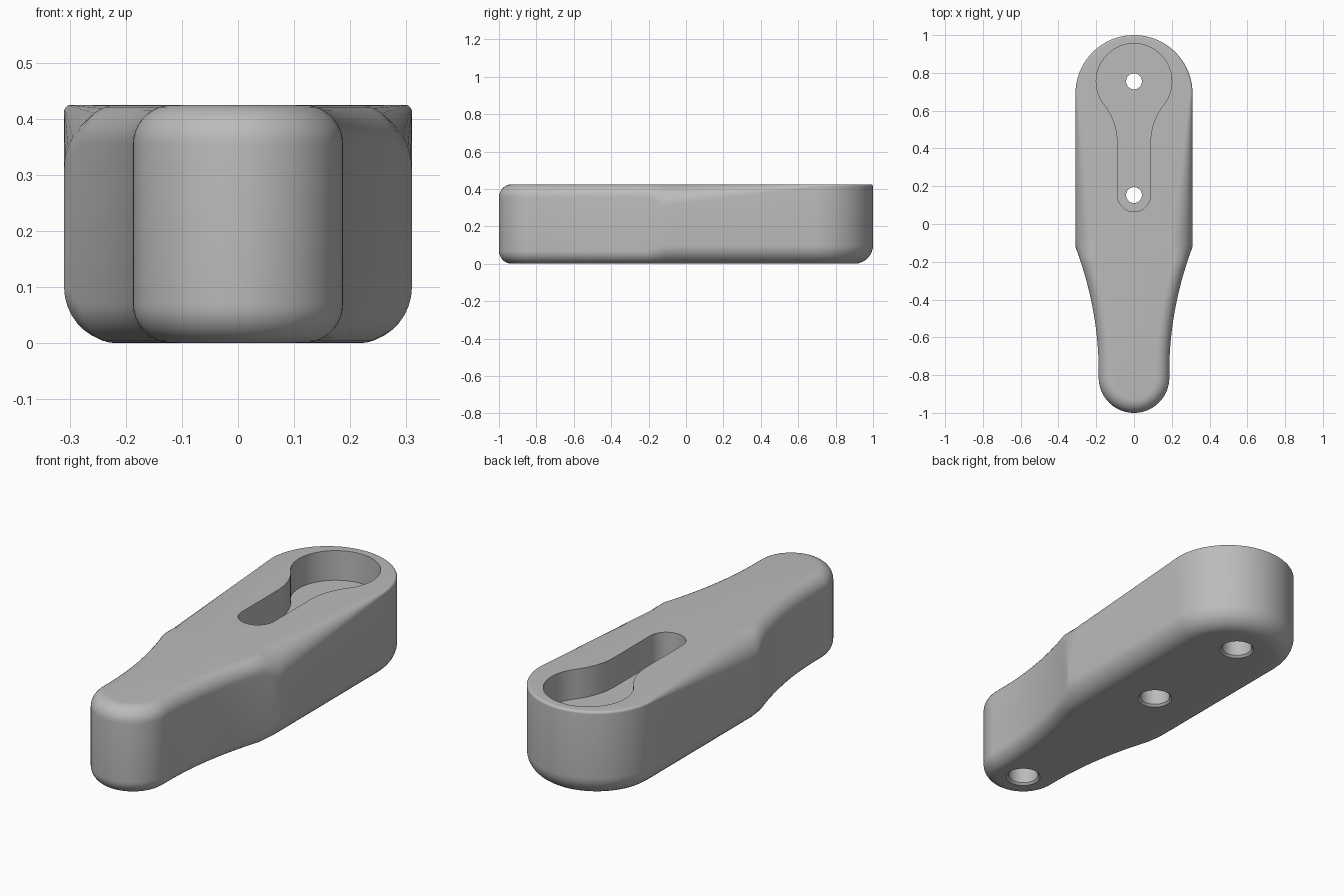
import bpy, bmesh, math
from mathutils import Vector

if "Cube" in bpy.data.objects:
    bpy.data.objects.remove(bpy.data.objects["Cube"])

H = 0.425            # body height
HEAD_R, HEAD_Y = 0.31, 0.69
TAIL_R, TAIL_Y = 0.187, -0.813
WAIST_Y = -0.12
FLOOR = 0.28         # pocket floor height

grey = bpy.data.materials.new("warm_free_grey")
grey.diffuse_color = (0.50, 0.50, 0.50, 1)
grey.use_nodes = True
grey.node_tree.nodes["Principled BSDF"].inputs["Base Color"].default_value = grey.diffuse_color


def lerp(y, y0, y1, a, b):
    t = min(max((y - y0) / (y1 - y0), 0), 1)
    return a + (b - a) * t


def arc(cx, cy, r, a0, a1, n):
    return [(cx + r * math.cos(math.radians(a0 + (a1 - a0) * i / n)),
             cy + r * math.sin(math.radians(a0 + (a1 - a0) * i / n))) for i in range(n + 1)]


def mirrored(half):
    """Close a right-hand half outline (front to back) with its mirror image."""
    return half + [(-x, y) for x, y in reversed(half) if x > 1e-5]


def loft(name, rings):
    """Skin a list of equal-length point rings and cap both ends."""
    bm = bmesh.new()
    vs = [[bm.verts.new(p) for p in ring] for ring in rings]
    n = len(vs[0])
    for a, b in zip(vs, vs[1:]):
        for i in range(n):
            j = (i + 1) % n
            bm.faces.new((a[i], a[j], b[j], b[i]))
    bm.faces.new(list(reversed(vs[0])))
    bm.faces.new(vs[-1])
    bmesh.ops.recalc_face_normals(bm, faces=bm.faces)
    me = bpy.data.meshes.new(name)
    bm.to_mesh(me)
    bm.free()
    ob = bpy.data.objects.new(name, me)
    bpy.context.collection.objects.link(ob)
    me.materials.append(grey)
    return ob


# Body outline: round tail, flaring concave flank, straight side, round head
half = arc(0, TAIL_Y, TAIL_R, -90, 0, 20)
for i in range(1, 17):
    y = -0.78 + (WAIST_Y + 0.78) * i / 16
    half.append((TAIL_R + (HEAD_R - TAIL_R) * (i / 16) ** 2, y))
half += [(HEAD_R, WAIST_Y + (HEAD_Y - WAIST_Y) * i / 12) for i in range(1, 12)]
half += arc(0, HEAD_Y, HEAD_R, 0, 90, 28)
outline = [Vector(p) for p in mirrored(half)]

# Inward mitre direction at each outline point
inward = []
for i, p in enumerate(outline):
    d0 = (p - outline[i - 1]).normalized()
    d1 = (outline[(i + 1) % len(outline)] - p).normalized()
    m = (Vector((-d0.y, d0.x)) + Vector((-d1.y, d1.x))).normalized()
    inward.append(m / max(m.dot(Vector((-d0.y, d0.x))), 0.5))


# Rounding radii vary along the length
def r_bottom(y):
    return lerp(y, -0.2, WAIST_Y, 0.07, 0.1)


def r_top(y):
    if y < WAIST_Y:
        return lerp(y, -0.2, WAIST_Y, 0.07, 0.115)
    return lerp(y, WAIST_Y, 0.7, 0.115, 0.012)


SEG = 9
rings = []
for top in (False, True):
    for k in range(SEG + 1):
        a = math.pi / 2 * k / SEG
        ring = []
        for p, m in zip(outline, inward):
            r = r_top(p.y) if top else r_bottom(p.y)
            if top:
                inset, z = r * (1 - math.cos(a)), H - r * (1 - math.sin(a))
            else:
                inset, z = r * (1 - math.sin(a)), r * (1 - math.cos(a))
            q = p + m * inset
            ring.append((q.x, q.y, z))
        rings.append(ring)
body = loft("body", rings)

# Keyhole pocket: narrow slot blending into a round end
key = arc(0, 0.153, 0.0875, -90, 0, 14)
key += arc(0.413, 0.43, 0.326, 180, 141.8, 10)
key += arc(0, 0.755, 0.2, -38.2, 90, 30)
key = mirrored(key)
cutters = [loft("pocket_cutter", [[(x, y, z) for x, y in key] for z in (FLOOR, H + 0.1)])]


def round_cutter(name, y, profile):
    """Turned cutter from (radius, height) pairs."""
    return loft(name, [[(x, yy, z) for x, yy in arc(0, y, r, 0, 360, 48)[:-1]] for r, z in profile])


# Chamfered counterbores below; the two under the pocket open into it
BORE = [(0.09, -0.01), (0.07, 0.01), (0.07, 0.15)]
for name, y in (("head_hole_cutter", 0.755), ("slot_hole_cutter", 0.153)):
    cutters.append(round_cutter(name, y, BORE + [(0.042, 0.15), (0.042, FLOOR + 0.05)]))
cutters.append(round_cutter("tail_hole_cutter", TAIL_Y, BORE))

bpy.context.view_layer.objects.active = body
for c in cutters:
    mod = body.modifiers.new(c.name, "BOOLEAN")
    mod.operation = "DIFFERENCE"
    mod.solver = "EXACT"
    mod.object = c
    bpy.ops.object.modifier_apply(modifier=mod.name)
    bpy.data.objects.remove(c)

bpy.ops.object.select_all(action="DESELECT")
body.select_set(True)
bpy.ops.object.shade_smooth_by_angle(angle=math.radians(18))
